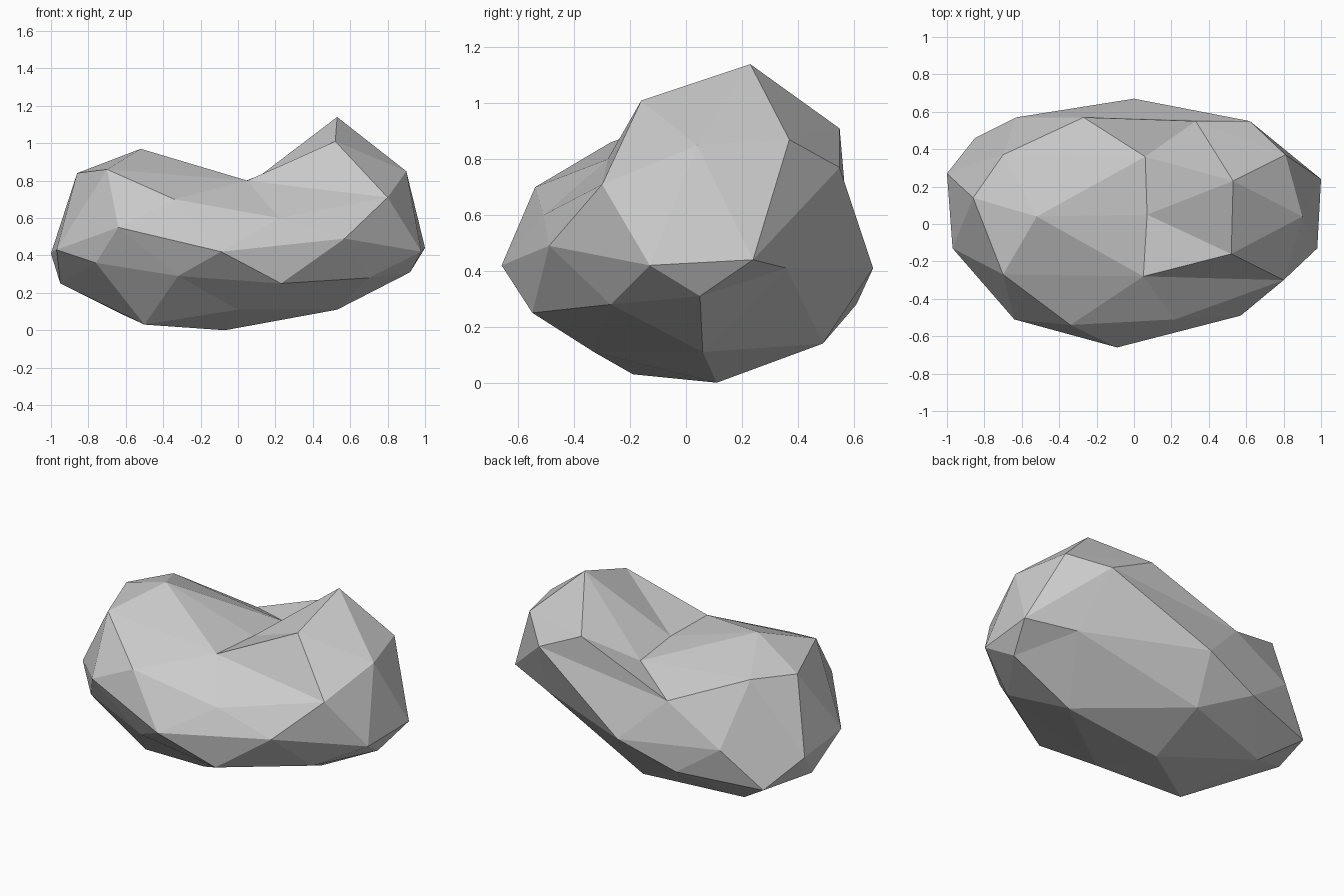
import bpy
import bmesh
from mathutils import Vector

# Remove the default cube
default_cube = bpy.data.objects.get("Cube")
if default_cube:
    bpy.data.objects.remove(default_cube, do_unlink=True)

# Corner points of the boulder, grouped by region
right_lobe = [
    (.53, .23, 1.14), (.52, -.16, 1.01), (.9, .04, .85), (.81, .37, .87),
    (.62, .55, .77), (.33, .55, .91), (.8, -.3, .71), (1, .24, .44),
    (.98, -.13, .42), (.57, -.49, .49), (.71, .36, .41),
]
left_lobe = [
    (-.52, .04, .97), (-.7, -.27, .86), (-.86, .14, .84), (-.7, .37, .85),
    (-.34, -.54, .7), (-.64, -.51, .55), (-.97, -.13, .43), (-1, .27, .41),
    (-.63, .57, .47),
]
saddle = [
    (.05, -.28, .8), (.07, .05, .79), (.06, .36, .76),
    (.22, -.51, .6), (-.27, .57, .68), (-.09, -.66, .42), (0, .67, .41),
]
underside = [
    (.92, .05, .31), (.7, -.27, .28), (.23, -.55, .25), (-.32, -.5, .29),
    (-.76, -.35, .36), (-.95, .13, .25), (-.85, .46, .24), (-.36, .61, .28),
    (-.05, .49, .14), (-.63, .33, .09), (.53, .06, .11), (0, -.33, .11),
    (-.5, -.19, .03), (-.07, .11, 0),
]

CORE = Vector((0, 0, .48))
HALF_SIZE = Vector((1, .66, .5))


def on_sphere(point):
    """Direction of a corner from the core, with the boulder's proportions evened out."""
    offset = point - CORE
    return Vector([o / h for o, h in zip(offset, HALF_SIZE)]).normalized()


def make_material(name, color):
    material = bpy.data.materials.new(name)
    material.use_nodes = True
    material.diffuse_color = color
    for node in material.node_tree.nodes:
        if node.type == 'BSDF_PRINCIPLED':
            node.inputs["Base Color"].default_value = color
            node.inputs["Roughness"].default_value = 1
    return material


def make_boulder(name, corners, material):
    """Skin the corners as a faceted ball, then move each one out to its true place."""
    bm = bmesh.new()
    places = {}
    for corner in map(Vector, corners):
        vert = bm.verts.new(on_sphere(corner))
        places[vert] = corner
    bmesh.ops.convex_hull(bm, input=list(bm.verts))
    for vert, corner in places.items():
        vert.co = corner
    bmesh.ops.recalc_face_normals(bm, faces=list(bm.faces))
    mesh = bpy.data.meshes.new(name)
    bm.to_mesh(mesh)
    bm.free()
    mesh.materials.append(material)
    boulder = bpy.data.objects.new(name, mesh)
    bpy.context.scene.collection.objects.link(boulder)
    return boulder


# One faceted grey boulder with a dip between two lobes
stone_grey = make_material("stone_grey", (.6, .6, .6, 1))
make_boulder("boulder", right_lobe + left_lobe + saddle + underside, stone_grey)
